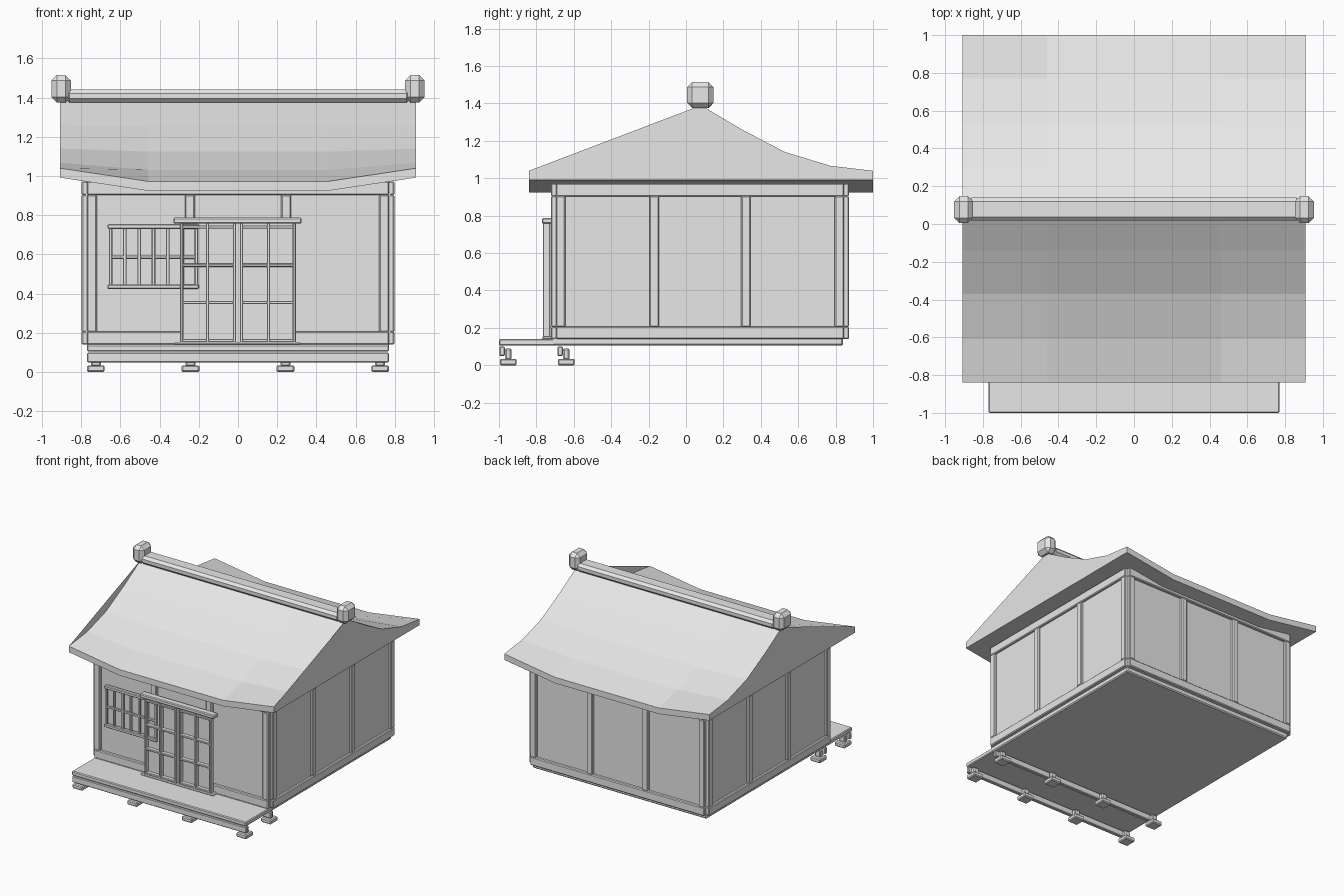
import bpy, bmesh
from math import radians
from mathutils import Matrix, Vector

default = bpy.data.objects.get("Cube")
if default:
    bpy.data.objects.remove(default, do_unlink=True)

GREY = (0.8, 0.8, 0.8, 1.0)
mat = bpy.data.materials.new("plain_grey")
mat.use_nodes = True
mat.diffuse_color = GREY
mat.node_tree.nodes["Principled BSDF"].inputs["Base Color"].default_value = GREY

MID = 0.075          # y of the house centre line


def finish(name, bm, bevel=0.0):
    mesh = bpy.data.meshes.new(name)
    bmesh.ops.recalc_face_normals(bm, faces=bm.faces)
    bm.to_mesh(mesh)
    bm.free()
    mesh.materials.append(mat)
    obj = bpy.data.objects.new(name, mesh)
    bpy.context.collection.objects.link(obj)
    if bevel:
        mod = obj.modifiers.new("soft_edges", "BEVEL")
        mod.width = bevel
        mod.segments = 1
    return obj


def boxes(name, spans, bevel=0.005):
    """One object from boxes given as (x0, x1, y0, y1, z0, z1)."""
    bm = bmesh.new()
    for x0, x1, y0, y1, z0, z1 in spans:
        centre = Vector((x0 + x1, y0 + y1, z0 + z1)) / 2
        size = Matrix.Diagonal((x1 - x0, y1 - y0, z1 - z0, 1))
        bmesh.ops.create_cube(bm, size=1, matrix=Matrix.Translation(centre) @ size)
    return finish(name, bm, bevel)


def lattice(name, uprights, rails, x, y, z, w):
    """Grid of bars: uprights at given x, rails at given z."""
    spans = [(u - w, u + w, *y, *z) for u in uprights]
    spans += [(*x, y[0] + 0.002, y[1] - 0.002, r - w, r + w) for r in rails]
    return boxes(name, spans, 0.003)


# Foundation and wall panels
boxes("foundation", [(-0.77, 0.77, -0.72, 0.84, 0.105, 0.15)], 0.008)
boxes("wall_panels", [(-0.778, 0.778, MID - 0.773, MID + 0.773, 0.145, 0.97)], 0)

# Four identical timber wall frames turned about the house centre
for i, side in enumerate(("front", "left", "back", "right")):
    posts = [(-0.77, -0.72), (-0.27, -0.22), (0.22, 0.27), (0.72, 0.77)]
    spans = [(a, b, -0.797, -0.76, 0.205, 0.905) for a, b in posts]
    spans += [(-0.77, 0.77, -0.797, -0.76, 0.14, 0.207),
              (-0.77, 0.77, -0.797, -0.76, 0.903, 0.972)]
    frame = boxes(side + "_wall_frame", spans, 0.006)
    frame.location.y = MID
    frame.rotation_euler.z = radians(90 * i)

# Porch: deck, two beams, feet
boxes("porch_deck", [(-0.77, 0.77, -1.0, -0.70, 0.105, 0.14)], 0.006)
boxes("porch_beams", [(-0.77, 0.77, y - 0.015, y + 0.015, 0.05, 0.1)
                      for y in (-0.983, -0.673)])
feet = []
for x in (-0.725, -0.242, 0.242, 0.725):
    for y in (-0.95, -0.64):
        feet += [(x - 0.045, x + 0.045, y - 0.045, y + 0.045, 0, 0.035),
                 (x - 0.025, x + 0.025, y - 0.017, y + 0.017, 0.03, 0.09)]
boxes("porch_feet", feet, 0.007)

# Sliding doors with paper backing, head rail and sill
boxes("door_paper", [(-0.29, 0.29, -0.73, -0.722, 0.15, 0.76)], 0)
for side, s in (("left", 1), ("right", -1)):
    inner, outer = sorted((0.012 * s, 0.295 * s))
    lattice(side + "_door", [0.018 * s, 0.155 * s, 0.287 * s],
            [0.162, 0.355, 0.545, 0.74], (inner, outer),
            (-0.765, -0.728), (0.15, 0.76), 0.008)
boxes("door_head_and_sill", [(-0.33, 0.325, -0.77, -0.715, 0.757, 0.788),
                             (-0.325, 0.32, -0.77, -0.715, 0.138, 0.153)], 0.006)

# Barred window beside the doors
lattice("window_bars", [-0.65 + 0.073 * i for i in range(7)], [0.587],
        (-0.65, -0.21), (-0.742, -0.724), (0.435, 0.745), 0.009)
boxes("window_rails", [(-0.665, -0.2, -0.746, -0.715, z, z + 0.025)
                       for z in (0.423, 0.73)])

# Curved roof: concave slopes whose eaves sag in the middle
RY = 0.08
slope = [(0, 1.39, 0), (0.22, 1.26, 0.005), (0.45, 1.14, 0.015),
         (0.69, 1.067, 0.035), (0.92, 1.04, 0.067)]
section = [(RY - d, z, s) for d, z, s in reversed(slope)]
section += [(RY + d, z, s) for d, z, s in slope[1:]]
section += [(RY + 0.92, 0.992, 0.067), (RY - 0.92, 0.992, 0.067)]
bm = bmesh.new()
rings = []
for x, sag in ((-0.907, 0), (-0.46, 1), (0.46, 1), (0.907, 0)):
    rings.append([bm.verts.new((x, y, z - s * sag)) for y, z, s in section])
for a, b in zip(rings, rings[1:]):
    for i in range(len(a)):
        j = (i + 1) % len(a)
        bm.faces.new((a[i], a[j], b[j], b[i]))
# Gable ends run straight from ridge to front eave
for ring in (rings[0], rings[-1]):
    bm.faces.new([ring[0]] + ring[4:])
finish("roof", bm)

# Ridge beam and end caps
boxes("ridge_beam", [(-0.88, 0.88, 0.018, 0.14, 1.375, 1.442)], 0.02)
boxes("ridge_caps", [(s * 0.902 - 0.05, s * 0.902 + 0.05, 0.005, 0.147, 1.375, 1.515)
                     for s in (-1, 1)], 0.028)
